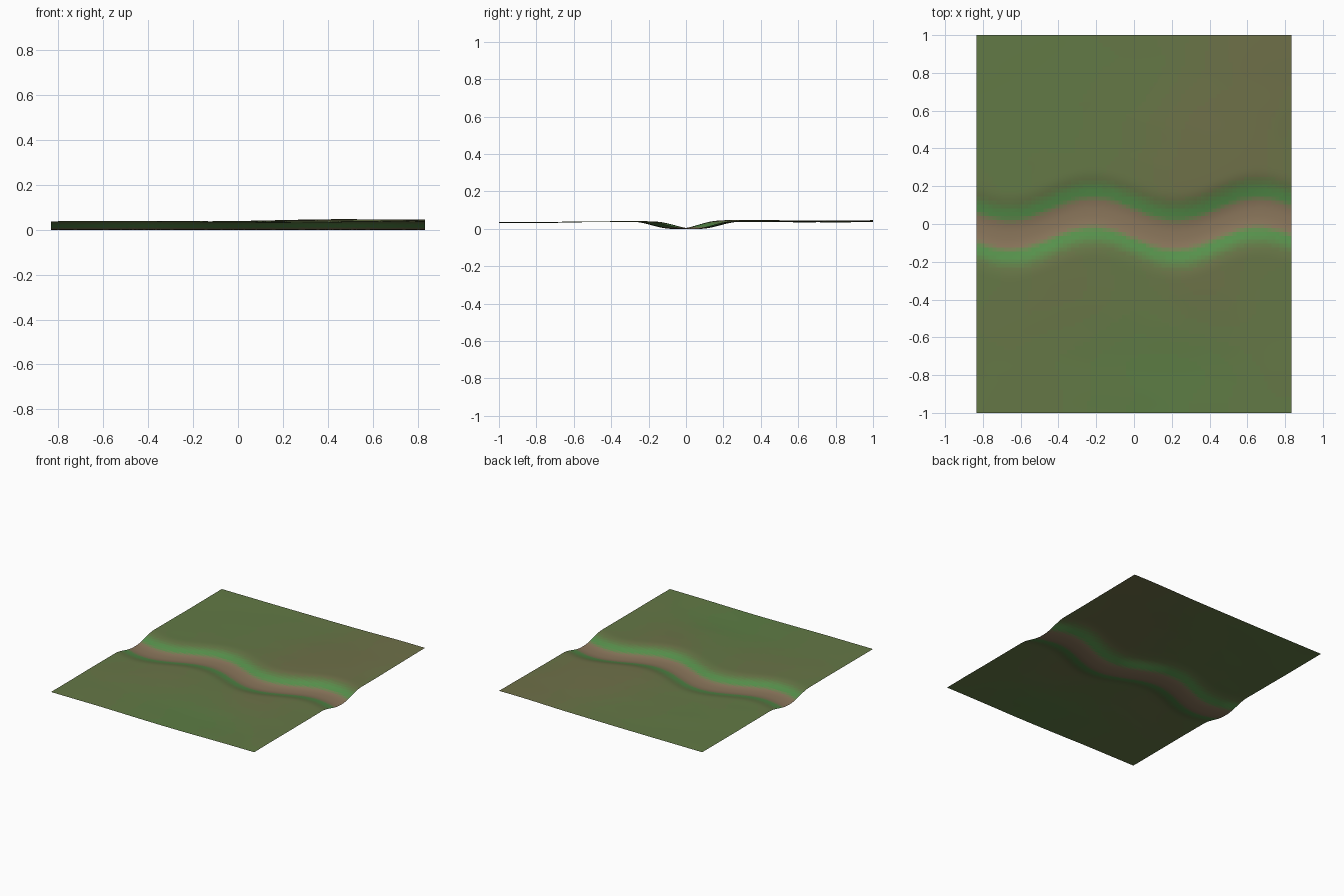
import bpy, bmesh, math
from mathutils import noise, Vector

if "Cube" in bpy.data.objects:
    bpy.data.objects.remove(bpy.data.objects["Cube"])

WIDTH, LENGTH = 1.666, 2.0
NX, NY = 80, 96


def smooth(a, b, t):
    t = max(0.0, min(1.0, (t - a) / (b - a)))
    return t * t * (3 - 2 * t)


def mix(a, b, t):
    return [p + (q - p) * t for p, q in zip(a, b)]


def bed_distance(x, y):
    # distance from the winding centreline of the stream bed
    return abs(y + 0.06 * math.sin(7.15 * x))


# broad swells in the field: x, y, height, radius
SWELLS = [(0.45, 0.32, 0.010, 0.35), (0.75, 1.0, 0.009, 0.40),
          (-0.45, -0.35, 0.003, 0.35), (0.35, -0.30, 0.005, 0.30),
          (0.15, -0.85, -0.006, 0.40), (-0.6, 0.75, -0.002, 0.35)]


def field_height(x, y):
    z = 0.038
    for cx, cy, h, r in SWELLS:
        z += h * math.exp(-((x - cx) ** 2 + (y - cy) ** 2) / (r * r))
    return z + 0.0012 * noise.noise(Vector((x * 3, y * 5, 0.4)))


def height(x, y):
    return 0.001 + (field_height(x, y) - 0.001) * smooth(0.015, 0.23, bed_distance(x, y))


# ground colours, stepped along two gradients
def linear(c):
    return [(v / 255) ** 2.2 for v in c]


GREEN, DRY = linear((93, 124, 70)), linear((110, 112, 74))
BANK, BED = linear((88, 146, 78)), linear((138, 118, 92))
STEPS = 8
mats = []


def add_ramp(name, a, b):
    start = len(mats)
    for i in range(STEPS):
        m = bpy.data.materials.new(f"{name}_{i}")
        m.diffuse_color = (*mix(a, b, i / (STEPS - 1)), 1)
        m.use_nodes = True
        m.node_tree.nodes["Principled BSDF"].inputs["Base Color"].default_value = m.diffuse_color
        mats.append(m)
    return start


FIELD = add_ramp("field", GREEN, DRY)
EDGE = add_ramp("bank_to_field", BANK, mix(GREEN, DRY, 0.5))
CHANNEL = add_ramp("bed_to_bank", BED, BANK)


def material_index(x, y):
    d = bed_distance(x, y)
    if d < 0.10:
        start, t = CHANNEL, smooth(0.055, 0.10, d)
    elif d < 0.19:
        start, t = EDGE, smooth(0.11, 0.19, d)
    else:
        start, t = FIELD, smooth(0.031, 0.047, field_height(x, y))
    return start + round(t * (STEPS - 1))


# ground sheet with a winding channel
bm = bmesh.new()
rows = []
for j in range(NY + 1):
    y = (j / NY - 0.5) * LENGTH
    row = []
    for i in range(NX + 1):
        x = (i / NX - 0.5) * WIDTH
        row.append(bm.verts.new((x, y, height(x, y))))
    rows.append(row)
for j in range(NY):
    for i in range(NX):
        f = bm.faces.new((rows[j][i], rows[j][i + 1], rows[j + 1][i + 1], rows[j + 1][i]))
        c = f.calc_center_median()
        f.material_index = material_index(c.x, c.y)
        f.smooth = True
low = min(v.co.z for v in bm.verts)
bmesh.ops.translate(bm, verts=bm.verts, vec=(0, 0, -low))

mesh = bpy.data.meshes.new("ground_with_stream_bed")
for m in mats:
    mesh.materials.append(m)
bm.to_mesh(mesh)
bm.free()
ground = bpy.data.objects.new("ground_with_stream_bed", mesh)
bpy.context.collection.objects.link(ground)
